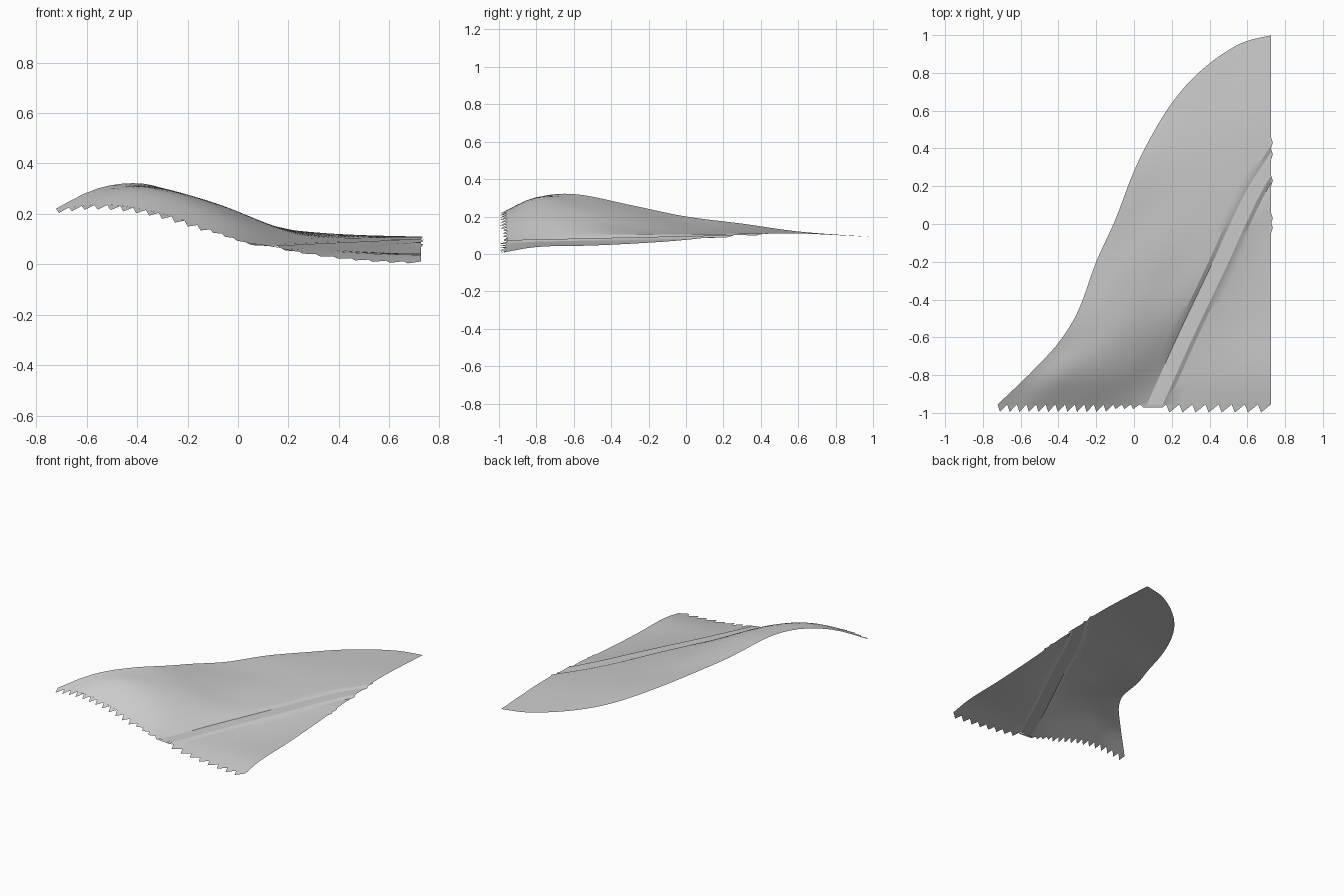
import bpy
import bmesh

if "Cube" in bpy.data.objects:
    bpy.data.objects.remove(bpy.data.objects["Cube"])

RIGHT = 0.725    # straight cut on the right side
FRONT = -0.955   # row where the front teeth begin

# Guide curves along y: rim outline, track centre and key heights
RIM_X = [(-1, -0.77), (-0.84, -0.6), (-0.74, -0.5), (-0.63, -0.4), (-0.47, -0.3), (-0.2, -0.2),
         (0.02, -0.1), (0.28, 0), (0.48, 0.1), (0.64, 0.2), (0.76, 0.3), (0.85, 0.4),
         (0.92, 0.5), (0.97, 0.6), (1, 0.73)]
TRACK_X = [(-1, 0.09), (-0.8, 0.18), (-0.6, 0.27), (-0.2, 0.46), (0, 0.55), (0.2, 0.65),
           (0.4, 0.78), (1, 1.15)]
TRACK_Z = [(-1, 0.073), (0, 0.095), (0.3, 0.1), (1, 0.09)]
EDGE_Z = [(-1, 0.003), (-0.8, 0.037), (-0.5, 0.045), (-0.2, 0.06), (0, 0.075), (0.2, 0.095),
          (0.4, 0.1), (1, 0.09)]
# Heights from the rim to the track at several rows
SLOPE_Z = [(-1, (0.195, 0.215, 0.195, 0.14, 0.08)), (-0.8, (0.3, 0.3, 0.255, 0.185, 0.09)),
           (-0.6, (0.32, 0.285, 0.24, 0.175, 0.1)), (-0.3, (0.262, 0.225, 0.18, 0.135, 0.105)),
           (0, (0.2, 0.165, 0.14, 0.12, 0.105)), (0.3, (0.162, 0.14, 0.125, 0.115, 0.108)),
           (0.6, (0.12, 0.115, 0.112, 0.11, 0.108)), (1, (0.09, 0.09, 0.09, 0.09, 0.09))]


def curve(points, t):
    """Smooth interpolation through (t, value) pairs."""
    n = len(points)
    i = 0
    while i < n - 2 and t > points[i + 1][0]:
        i += 1

    def tangent(k):
        a, b = points[max(k - 1, 0)], points[min(k + 1, n - 1)]
        return (b[1] - a[1]) / (b[0] - a[0])

    (t0, v0), (t1, v1) = points[i], points[i + 1]
    h = t1 - t0
    s = (t - t0) / h
    return (v0 * (1 + 2 * s) * (1 - s) ** 2 + v1 * s * s * (3 - 2 * s)
            + h * s * (1 - s) * (tangent(i) * (1 - s) - tangent(i + 1) * s))


def section(y):
    """Points (x, z) across the sheet at one row, from rim to right edge."""
    rim, mid, level = curve(RIM_X, y), curve(TRACK_X, y), curve(TRACK_Z, y)
    bank = mid - 0.065
    heights = [(k / 4, curve([(row, zs[k]) for row, zs in SLOPE_Z], y)) for k in range(5)]
    points = [(rim + (bank - rim) * k / 20, curve(heights, k / 20)) for k in range(21)]
    # Flat track with a short bank on each side
    points += [(mid - 0.042, level), (mid + 0.042, level)]
    # Lower ground right of the track
    start, end = mid + 0.065, max(RIGHT, mid + 0.2)
    low, edge = level - 0.012, curve(EDGE_Z, y)
    for k in range(9):
        t = k / 8
        points.append((start + (end - start) * t, edge + (low - edge) * (1 - t) ** 2))
    return points


def ground(x, y):
    """Height of the sheet at a point."""
    points = section(y)
    for (x0, z0), (x1, z1) in zip(points, points[1:]):
        if x <= x1:
            return z0 + (z1 - z0) * (x - x0) / (x1 - x0)
    return points[-1][1]


bm = bmesh.new()

# Main sheet, with rows closing up toward the far tip
ROWS = 56
rows = []
for r in range(ROWS + 1):
    t = r / ROWS
    y = FRONT + (1 - FRONT) * (1 - (1 - t) ** 1.5)
    rows.append([bm.verts.new((x, y, z)) for x, z in section(y)])
for lower, upper in zip(rows, rows[1:]):
    for k in range(len(lower) - 1):
        bm.faces.new((lower[k], lower[k + 1], upper[k + 1], upper[k]))
bmesh.ops.bisect_plane(bm, geom=bm.verts[:] + bm.edges[:] + bm.faces[:], dist=1e-5,
                       plane_co=(RIGHT, 0, 0), plane_no=(1, 0, 0), clear_outer=True)


def teeth(start, end, count, depth):
    """Row of torn triangles along the front."""
    width = (end - start) / count
    for k in range(count):
        x = start + k * width
        tip = x + width * 0.25
        corners = [(x, FRONT), (tip, FRONT - depth), (x + width, FRONT)]
        bm.faces.new([bm.verts.new((a, b, ground(a, b))) for a, b in corners])


teeth(curve(RIM_X, FRONT), -0.11, 12, 0.04)
teeth(-0.11, 0.03, 3, 0.025)
teeth(0.17, RIGHT, 8, 0.043)

# Straight front end of the track
strip = [(0.03, FRONT), (0.05, -0.972), (0.15, -0.972), (0.17, FRONT)]
bm.faces.new([bm.verts.new((x, y, ground(x, y))) for x, y in strip])

# Small torn points on the right side
for y in (-0.02, 0.03, 0.23, 0.37, 0.43):
    corners = [(RIGHT, y - 0.03), (RIGHT + 0.01, y), (RIGHT, y + 0.03)]
    bm.faces.new([bm.verts.new((x, b, ground(RIGHT, b))) for x, b in corners])

bmesh.ops.remove_doubles(bm, verts=bm.verts[:], dist=1e-4)
mesh = bpy.data.meshes.new("ground_sheet")
bm.to_mesh(mesh)
bm.free()
sheet = bpy.data.objects.new("ground_sheet", mesh)
bpy.context.collection.objects.link(sheet)

# One plain grey for the whole sheet
grey = bpy.data.materials.new("light_grey")
grey.use_nodes = True
colour = (0.6, 0.6, 0.6, 1)
grey.diffuse_color = colour
grey.node_tree.nodes["Principled BSDF"].inputs["Base Color"].default_value = colour
mesh.materials.append(grey)

bpy.context.view_layer.objects.active = sheet
sheet.select_set(True)
bpy.ops.object.shade_smooth_by_angle(angle=0.35)
